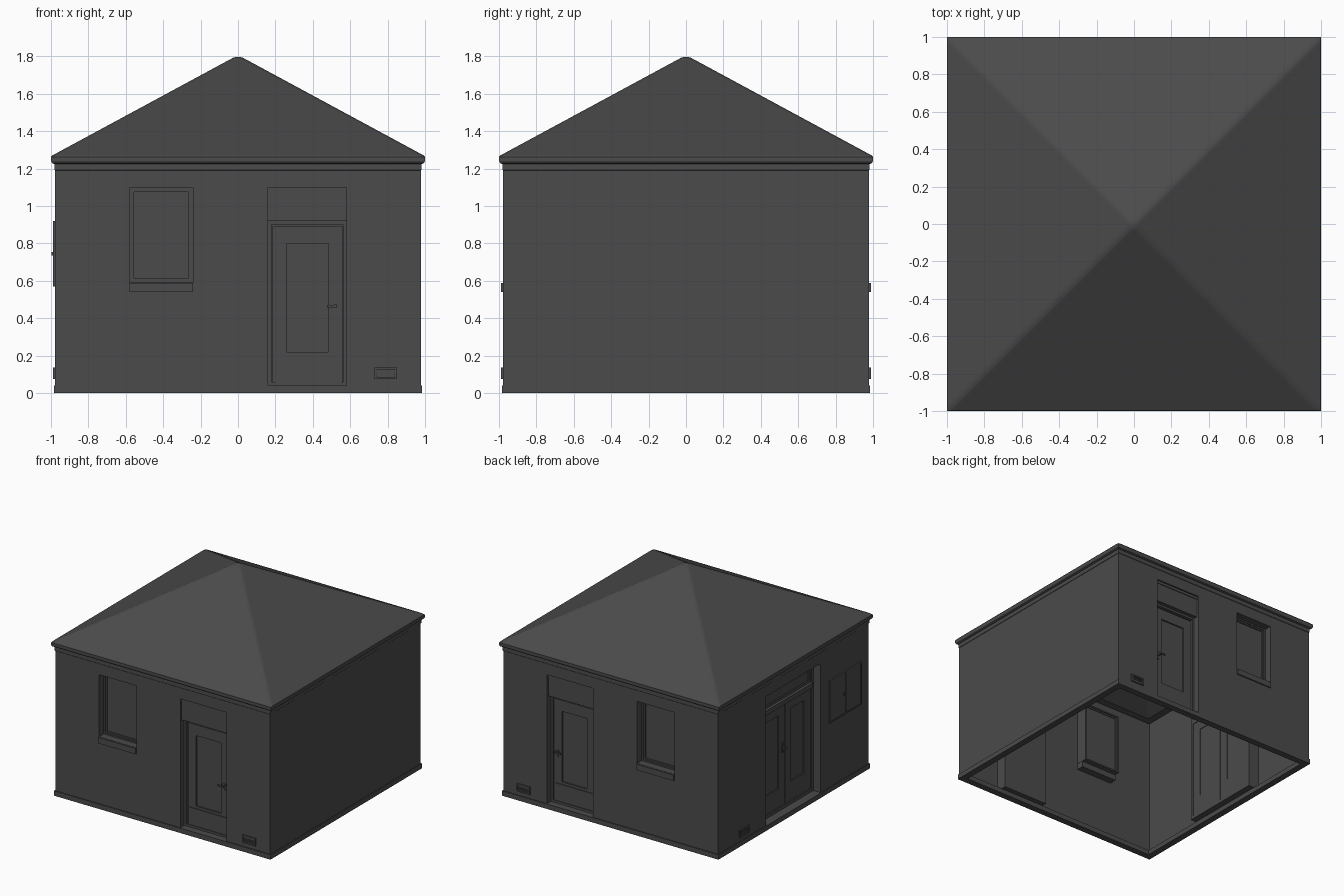
import bpy, bmesh
from mathutils import Matrix, Vector

if "Cube" in bpy.data.objects:
    bpy.data.objects.remove(bpy.data.objects["Cube"])

W = 0.978          # half width of the walls
Z0, Z1 = 0.04, 1.24

# Each wall has a local frame: u along the wall, d depth inwards, z up
FRONT = Matrix(((1, 0, 0, 0), (0, 1, 0, -W), (0, 0, 1, 0), (0, 0, 0, 1)))
BACK = Matrix(((1, 0, 0, 0), (0, -1, 0, W), (0, 0, 1, 0), (0, 0, 0, 1)))
LEFT = Matrix(((0, 1, 0, -W), (1, 0, 0, 0), (0, 0, 1, 0), (0, 0, 0, 1)))
RIGHT = Matrix(((0, -1, 0, W), (1, 0, 0, 0), (0, 0, 1, 0), (0, 0, 0, 1)))

DARK = bpy.data.materials.new("dark_grey")
DARK.diffuse_color = (0.07, 0.07, 0.07, 1)
DARK.use_nodes = True
DARK.node_tree.nodes["Principled BSDF"].inputs["Base Color"].default_value = DARK.diffuse_color


def finish(name, bm, mat=Matrix.Identity(4)):
    bm.transform(mat)
    if mat.determinant() < 0:
        bmesh.ops.reverse_faces(bm, faces=bm.faces[:])
    me = bpy.data.meshes.new(name)
    bm.to_mesh(me)
    bm.free()
    me.materials.append(DARK)
    ob = bpy.data.objects.new(name, me)
    bpy.context.collection.objects.link(ob)
    return ob


def boxes(name, mat, *items):
    """One object from boxes given as (u0, u1, z0, z1, d0, d1)."""
    bm = bmesh.new()
    for u0, u1, z0, z1, d0, d1 in items:
        m = Matrix.Translation(((u0 + u1) / 2, (d0 + d1) / 2, (z0 + z1) / 2))
        m = m @ Matrix.Diagonal((u1 - u0, d1 - d0, z1 - z0, 1))
        bmesh.ops.create_cube(bm, size=1, matrix=m)
    return finish(name, bm, mat)


def ring(u0, u1, z0, z1, d0, d1, t):
    """Four boxes forming a rectangular frame of width t."""
    return [(u0, u0 + t, z0, z1, d0, d1), (u1 - t, u1, z0, z1, d0, d1),
            (u0 + t, u1 - t, z0, z0 + t, d0, d1),
            (u0 + t, u1 - t, z1 - t, z1, d0, d1)]


def wall(name, mat, holes=(), depth=0.09):
    """Wall sheet with rectangular openings and inward reveals."""
    bm = bmesh.new()
    us = sorted({-W, W, *[h[0] for h in holes], *[h[1] for h in holes]})
    zs = sorted({Z0, Z1, *[h[2] for h in holes], *[h[3] for h in holes]})
    quad = lambda *p: bm.faces.new([bm.verts.new(Vector(c)) for c in p])
    for a, b in zip(us, us[1:]):
        for c, e in zip(zs, zs[1:]):
            mu, mz = (a + b) / 2, (c + e) / 2
            if not any(h[0] < mu < h[1] and h[2] < mz < h[3] for h in holes):
                quad((a, 0, c), (b, 0, c), (b, 0, e), (a, 0, e))
    for a, b, c, e in holes:
        loop = [(a, c), (b, c), (b, e), (a, e)]
        for (p, q), (r, s) in zip(loop, loop[1:] + loop[:1]):
            quad((p, 0, q), (r, 0, s), (r, depth, s), (p, depth, q))
    bmesh.ops.remove_doubles(bm, verts=bm.verts[:], dist=1e-5)
    return finish(name, bm, mat)


def square_lathe(name, profile, hip_bevel=0):
    """Sweep a (half width, z) profile around a square plan."""
    bm = bmesh.new()
    loops = []
    for r, z in profile:
        loops.append([bm.verts.new((sx * r, sy * r, z))
                      for sx, sy in ((-1, -1), (1, -1), (1, 1), (-1, 1))])
    for lo, hi in zip(loops, loops[1:]):
        for i in range(4):
            j = (i + 1) % 4
            bm.faces.new((lo[i], lo[j], hi[j], hi[i]))
    bmesh.ops.remove_doubles(bm, verts=bm.verts[:], dist=1e-5)
    if hip_bevel:
        top = max(v.co.z for v in bm.verts)
        hips = [e for e in bm.edges if any(v.co.z > top - 1e-4 for v in e.verts)]
        bmesh.ops.bevel(bm, geom=hips, offset=hip_bevel, segments=4,
                        profile=0.5, affect='EDGES', clamp_overlap=True)
    return finish(name, bm)


# Plinth, cornice and hipped roof with softened hips
square_lathe("plinth", [(0.93, 0.04), (0.93, 0), (0.985, 0), (0.985, 0.04), (0.93, 0.04)])
square_lathe("cornice", [(W, 1.19), (0.981, 1.193), (0.981, 1.23)])
square_lathe("roof", [(0.92, 1.23), (0.985, 1.225), (0.995, 1.23), (1, 1.24),
                      (1, 1.262), (0.994, 1.27), (0, 1.807)], hip_bevel=0.02)

DOOR = (0.16, 0.58, 0.04, 1.10)
WINDOW = (-0.58, -0.24, 0.59, 1.10)
DOUBLE = (-0.35, 0.36, 0.04, 1.10)
wall("right_wall", RIGHT)
wall("left_wall", LEFT, [DOUBLE])


def vent(name, mat, u):
    boxes(name, mat, *ring(u - 0.06, u + 0.06, 0.075, 0.137, -0.012, 0, 0.012),
          *[(u - 0.05, u + 0.05, z, z + 0.008, -0.006, 0) for z in (0.09, 0.102, 0.114)])


# Front and back walls share the same layout
for side, mat in (("front", FRONT), ("back", BACK)):
    wall(side + "_wall", mat, [DOOR, WINDOW])
    vent(side + "_vent", mat, 0.79)
    # Window
    boxes(side + "_window_frame", mat, *ring(*WINDOW, 0.06, 0.10, 0.012),
          *ring(-0.568, -0.252, 0.602, 1.088, 0.068, 0.09, 0.012))
    boxes(side + "_window_pane", mat, (-0.556, -0.264, 0.614, 1.076, 0.078, 0.084))
    boxes(side + "_window_sill", mat, (-0.58, -0.24, 0.54, 0.588, -0.01, 0.06))
    # Door with lintel panel, frame, leaf and kick plate
    boxes(side + "_door_lintel", mat, (0.16, 0.58, 0.92, 1.078, 0.018, 0.09),
          (0.16, 0.58, 1.078, 1.10, 0.012, 0.09))
    boxes(side + "_door_frame", mat, *ring(0.16, 0.58, 0.04, 0.92, 0.05, 0.09, 0.018))
    boxes(side + "_door_leaf", mat,
          (0.185, 0.26, 0.05, 0.89, 0.062, 0.085), (0.485, 0.56, 0.05, 0.89, 0.062, 0.085),
          (0.26, 0.485, 0.05, 0.22, 0.062, 0.085), (0.26, 0.485, 0.80, 0.89, 0.062, 0.085),
          (0.178, 0.562, 0.05, 0.91, 0.075, 0.085))
    boxes(side + "_kick_plate", mat, (0.20, 0.55, 0.055, 0.20, 0.056, 0.062))
    boxes(side + "_door_handle", mat, (0.512, 0.53, 0.455, 0.473, 0.03, 0.062),
          (0.475, 0.53, 0.458, 0.47, 0.025, 0.035), (0.517, 0.527, 0.42, 0.436, 0.055, 0.062))

# Double door in the left wall
vent("left_vent", LEFT, 0.65)
boxes("double_door_frame", LEFT, *ring(*DOUBLE, 0.065, 0.10, 0.025),
      (-0.325, 0.335, 0.90, 0.94, 0.05, 0.10))
boxes("transom_sash", LEFT, *ring(-0.325, 0.335, 0.94, 1.075, 0.072, 0.095, 0.02),
      (-0.305, 0.315, 0.96, 1.055, 0.082, 0.088))
for name, a, b in (("front_leaf", -0.325, 0.003), ("back_leaf", 0.007, 0.335)):
    boxes(name, LEFT, (a, a + 0.08, 0.065, 0.90, 0.075, 0.095),
          (b - 0.08, b, 0.065, 0.90, 0.075, 0.095),
          (a + 0.08, b - 0.08, 0.065, 0.22, 0.075, 0.095),
          (a + 0.08, b - 0.08, 0.82, 0.90, 0.075, 0.095),
          (a + 0.08, b - 0.08, 0.22, 0.82, 0.083, 0.09))
boxes("double_door_handle", LEFT, (0.025, 0.05, 0.50, 0.58, 0.068, 0.075),
      (0.03, 0.045, 0.535, 0.55, 0.04, 0.07), (0.03, 0.085, 0.537, 0.548, 0.035, 0.045))

# Surface-mounted twin cabinet on the left wall
boxes("cabinet_doors", LEFT, *ring(-0.87, -0.46, 0.57, 0.92, -0.012, 0, 0.012),
      (-0.857, -0.667, 0.583, 0.907, -0.009, 0), (-0.663, -0.473, 0.583, 0.907, -0.009, 0))
boxes("cabinet_knob", LEFT, (-0.65, -0.635, 0.735, 0.755, -0.018, -0.009))
